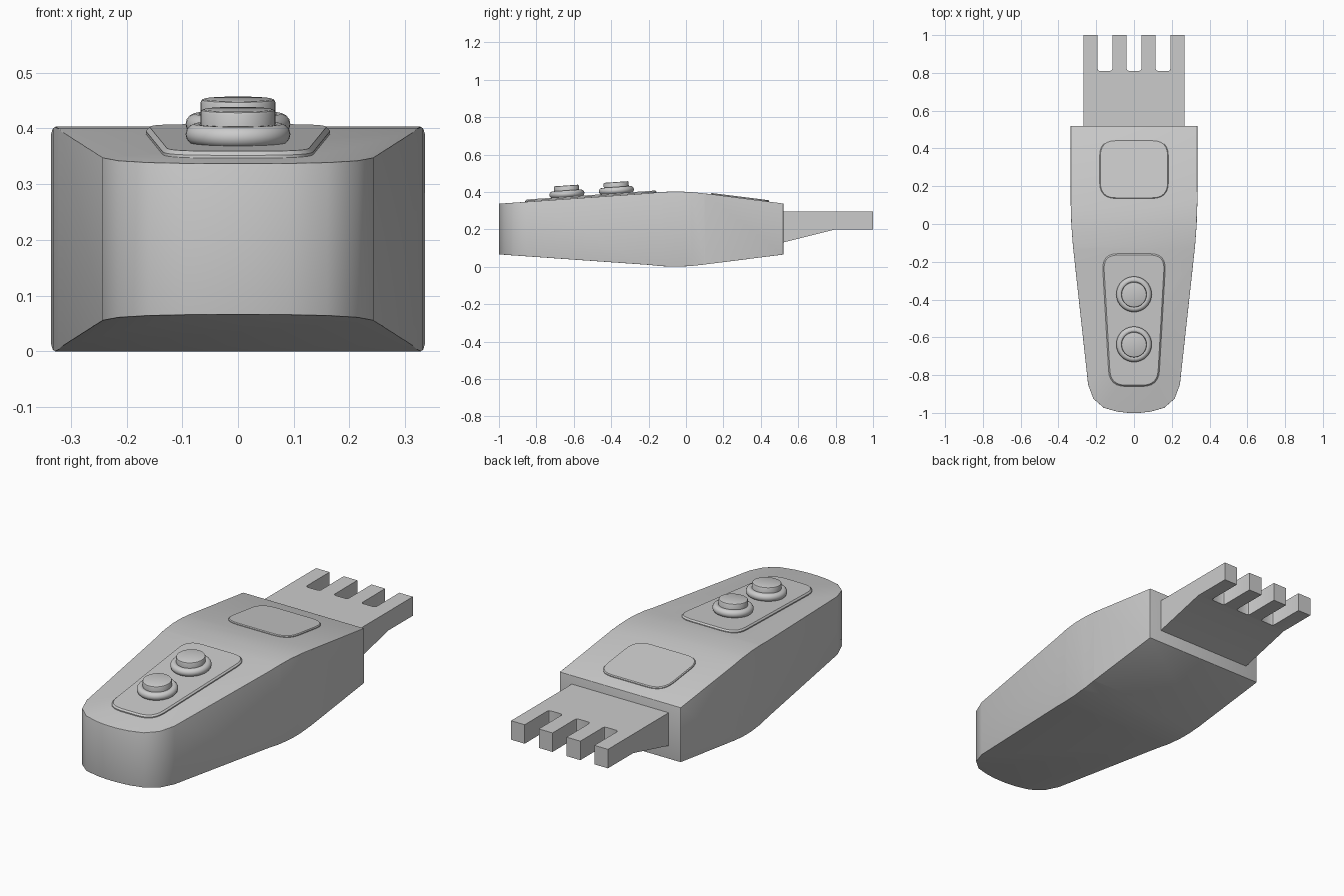
import bpy, bmesh, math
from mathutils import Vector

cube = bpy.data.objects.get("Cube")
if cube:
    bpy.data.objects.remove(cube)

grey = bpy.data.materials.new("plain grey")
grey.use_nodes = True
grey.diffuse_color = (0.6, 0.6, 0.6, 1)
grey.node_tree.nodes["Principled BSDF"].inputs["Base Color"].default_value = (0.6, 0.6, 0.6, 1)

SLOPE = 0.07                      # slope of the top towards the front
TILT = math.atan(SLOPE)


def line(points):
    """Piecewise linear height along y."""
    def height(y):
        for (y0, z0), (y1, z1) in zip(points, points[1:]):
            if y <= y1 or (y1, z1) == points[-1]:
                return z0 + (z1 - z0) * (y - y0) / (y1 - y0)
    return height


def rounded(corners, radius, steps=6):
    """Polygon with each corner replaced by a small curve."""
    out = []
    for i, c in enumerate(corners):
        c = Vector(c)
        a = c + (Vector(corners[i - 1]) - c).normalized() * radius
        b = c + (Vector(corners[(i + 1) % len(corners)]) - c).normalized() * radius
        for s in range(steps + 1):
            t = s / steps
            out.append(a * (1 - t) ** 2 + c * 2 * t * (1 - t) + b * t * t)
    return out


def finish(obj, bevel=0, segments=1):
    if not obj.data.materials:
        obj.data.materials.append(grey)
    bpy.ops.object.select_all(action='DESELECT')
    obj.select_set(True)
    bpy.context.view_layer.objects.active = obj
    if bevel:
        mod = obj.modifiers.new("soft edges", 'BEVEL')
        mod.width, mod.segments = bevel, segments
        mod.limit_method, mod.angle_limit = 'ANGLE', math.radians(40)
        bpy.ops.object.modifier_apply(modifier=mod.name)
    bpy.ops.object.shade_smooth_by_angle(angle=math.radians(30))


def slab(name, outline, low, high, cuts=(), bevel=0, segments=1):
    """Plan outline given height, cut across y, then shaped by low and high."""
    bm = bmesh.new()
    base = bm.faces.new([bm.verts.new((x, y, 0)) for x, y in outline])
    ext = bmesh.ops.extrude_face_region(bm, geom=[base])
    for v in ext["geom"]:
        if isinstance(v, bmesh.types.BMVert):
            v.co.z = 1
    for y in cuts:
        bmesh.ops.bisect_plane(bm, geom=bm.verts[:] + bm.edges[:] + bm.faces[:],
                               plane_co=(0, y, 0), plane_no=(0, 1, 0))
    for v in bm.verts:
        v.co.z = (high if v.co.z > 0.5 else low)(v.co.y)
    bmesh.ops.recalc_face_normals(bm, faces=bm.faces)
    mesh = bpy.data.meshes.new(name)
    bm.to_mesh(mesh)
    bm.free()
    obj = bpy.data.objects.new(name, mesh)
    bpy.context.collection.objects.link(obj)
    finish(obj, bevel, segments)


# Handle body: tapered plan, humped top and matching underside
top_points = [(-1, 0.337), (-0.2, 0.393), (-0.13, 0.4), (-0.05, 0.403),
              (0.03, 0.399), (0.1, 0.391), (0.52, 0.338)]
top = line(top_points)
half = [(0.335, 0.52), (0.335, 0.1), (0.332, 0), (0.323, -0.12), (0.243, -0.85),
        (0.215, -0.925), (0.16, -0.973), (0.09, -0.993), (0.03, -1)]
slab("handle_body", half + [(-x, y) for x, y in reversed(half)],
     lambda y: 0.403 - top(y), top, [p[0] for p in top_points[1:-1]], 0.02, 3)

# Raised panels on the top face
screen = rounded([(-0.182, 0.135), (0.182, 0.135), (0.182, 0.445), (-0.182, 0.445)], 0.085)
slab("screen_panel", screen, lambda y: top(y) - 0.02, lambda y: top(y) + 0.008, bevel=0.004)


def panel_top(y):
    return 0.349 + SLOPE * (y + 1)


keypad = rounded([(-0.13, -0.86), (0.13, -0.86), (0.17, -0.157), (-0.17, -0.157)], 0.085)
slab("button_panel", keypad, lambda y: panel_top(y) - 0.04, panel_top, bevel=0.007)

# Two push buttons, each in a round collar
for label, y in (("front", -0.637), ("rear", -0.372)):
    z = panel_top(y)
    bpy.ops.mesh.primitive_torus_add(location=(0, y, z + 0.015), rotation=(TILT, 0, 0),
                                     major_radius=0.075, minor_radius=0.019,
                                     major_segments=40, minor_segments=14)
    bpy.context.object.name = label + "_button_collar"
    finish(bpy.context.object)
    bpy.ops.mesh.primitive_cylinder_add(vertices=40, radius=0.067, depth=0.07,
                                        location=(0, y, z + 0.025), rotation=(TILT, 0, 0))
    bpy.context.object.name = label + "_button"
    finish(bpy.context.object, 0.006, 2)

# Pronged connector: comb outline with slightly rounded slots, wedge underside
R, SLOT = 0.012, 0.81
comb = [(0.268, 0.5), (0.268, 1)]
for c in (0.154, 0, -0.154):
    r, l = c + 0.039, c - 0.039
    comb += [(r, 1), (r, SLOT + R), (r - R * 0.3, SLOT + R * 0.3), (r - R, SLOT),
             (l + R, SLOT), (l + R * 0.3, SLOT + R * 0.3), (l, SLOT + R), (l, 1)]
comb += [(-0.268, 1), (-0.268, 0.5)]
slab("pronged_connector", comb, line([(0.5, 0.125), (0.8, 0.2), (1, 0.2)]),
     lambda y: 0.295, [0.8])
